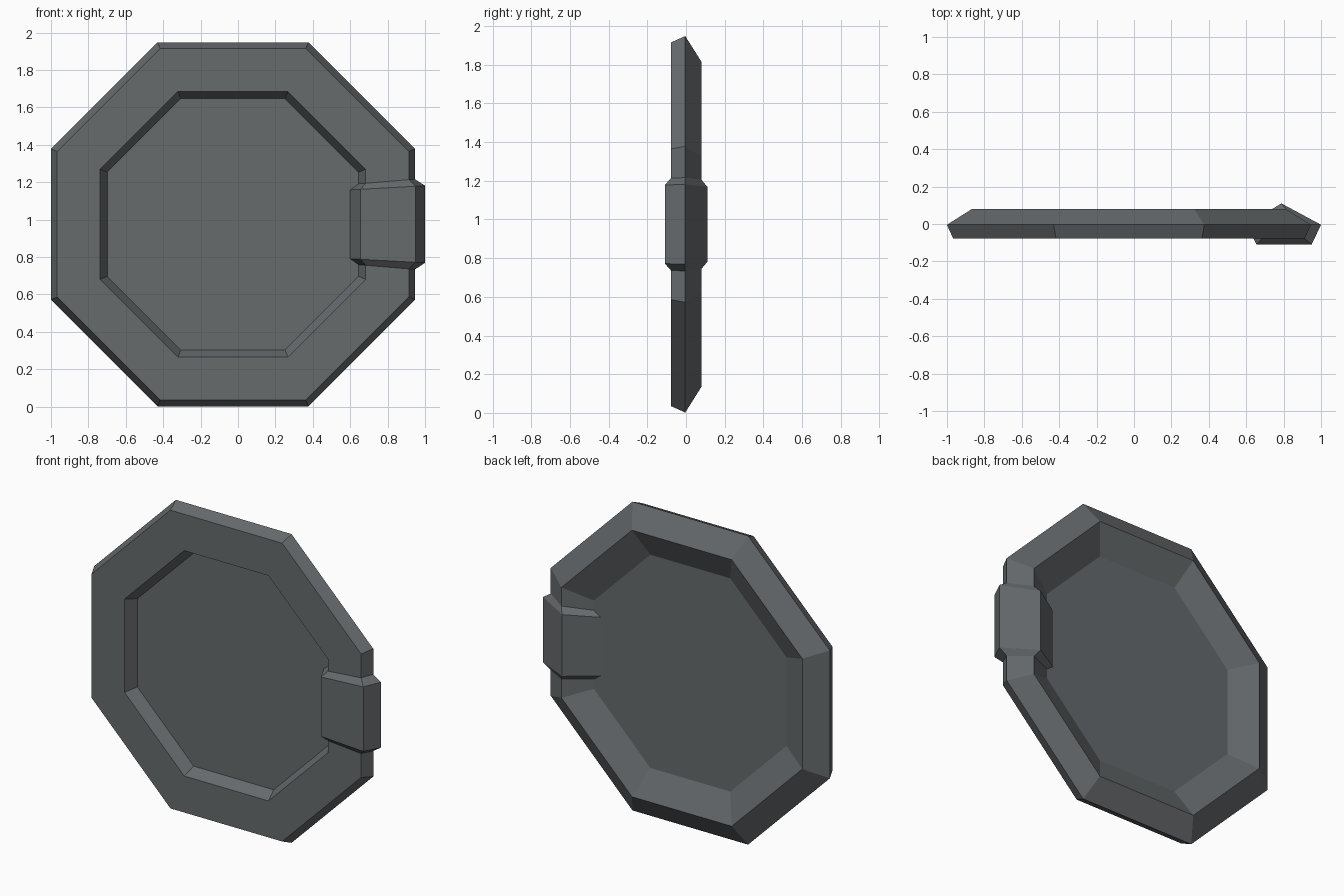
import bpy, bmesh, math

if "Cube" in bpy.data.objects:
    bpy.data.objects.remove(bpy.data.objects["Cube"])

CX, CZ = -0.027, 0.975           # centre of the octagon
CORNER = 1 / math.cos(math.pi / 8)

grey = bpy.data.materials.new("slate grey")
grey.diffuse_color = (0.133, 0.145, 0.152, 1)
grey.use_nodes = True
grey.node_tree.nodes["Principled BSDF"].inputs["Base Color"].default_value = grey.diffuse_color

# Cross-sections as (distance from centre, y)
RIM = [(0.71, -0.078), (0.94, -0.078), (0.973, -0.004), (0.84, 0.08), (0.672, -0.004)]
CLASP = [(0.682, -0.109), (0.977, -0.109), (1.027, -0.004), (0.815, 0.11), (0.627, -0.004)]


def loft(name, rings, closed):
    """Skin a list of point loops into one object."""
    bm = bmesh.new()
    loops = [[bm.verts.new(p) for p in ring] for ring in rings]
    pairs = list(zip(loops, loops[1:]))
    if closed:
        pairs.append((loops[-1], loops[0]))
    for a, b in pairs:
        for i in range(len(a)):
            j = (i + 1) % len(a)
            bm.faces.new((a[i], a[j], b[j], b[i]))
    if not closed:
        bm.faces.new(loops[0])
        bm.faces.new(loops[-1])
    bmesh.ops.recalc_face_normals(bm, faces=bm.faces)
    return finish(name, bm)


def finish(name, bm):
    me = bpy.data.meshes.new(name)
    bm.to_mesh(me)
    bm.free()
    me.materials.append(grey)
    ob = bpy.data.objects.new(name, me)
    bpy.context.collection.objects.link(ob)
    return ob


def octagon_point(k, apothem, y):
    a = math.pi / 8 + k * math.pi / 4
    r = apothem * CORNER
    return (CX + r * math.cos(a), y, CZ + r * math.sin(a))


# Faceted octagonal rim
loft("rim", [[octagon_point(k, d, y) for d, y in RIM] for k in range(8)], True)

# Flat panel across the opening
bm = bmesh.new()
bm.faces.new([bm.verts.new(octagon_point(k, 0.672, -0.004)) for k in range(8)])
finish("panel", bm)


# Clasp wrapped round the right side, tapering down to the rim at both ends
def clasp_ring(section, base, slope, side):
    return [(CX + d, y, CZ + side * (base + slope * (d - 0.68))) for d, y in section]


loft("clasp", [clasp_ring(RIM, 0.217, 0.083, -1), clasp_ring(CLASP, 0.187, 0.055, -1),
               clasp_ring(CLASP, 0.187, 0.055, 1), clasp_ring(RIM, 0.217, 0.083, 1)], False)
